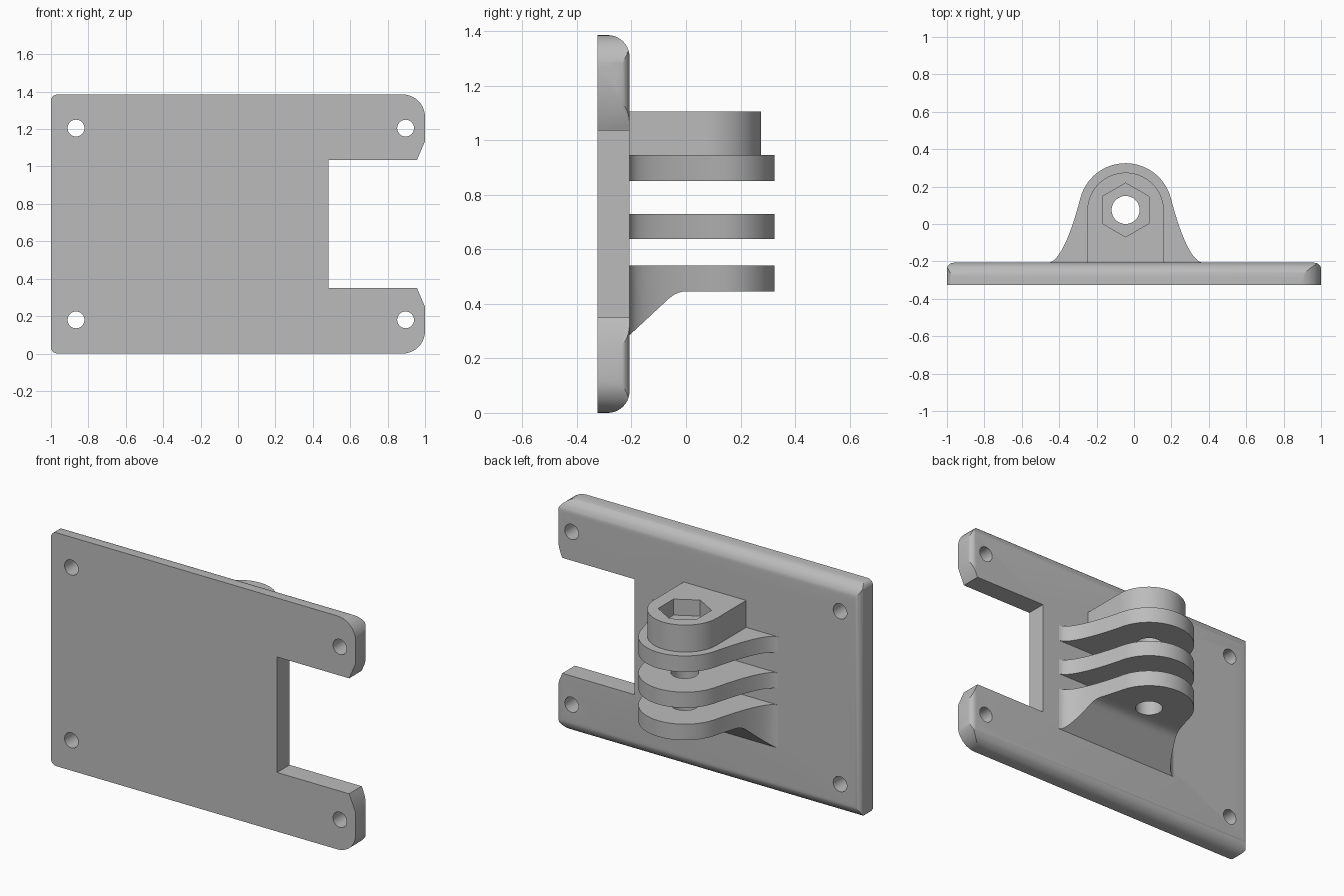
import bpy, bmesh, math
from mathutils import Vector
from mathutils.geometry import interpolate_bezier

cube = bpy.data.objects.get("Cube")
if cube:
    bpy.data.objects.remove(cube)

grey = bpy.data.materials.new("plain_grey")
grey.use_nodes = True
colour = (0.5, 0.5, 0.5, 1)
grey.diffuse_color = colour
grey.node_tree.nodes["Principled BSDF"].inputs["Base Color"].default_value = colour

PLACE = {"x": lambda u, v, d: (d, u, v),
         "y": lambda u, v, d: (u, d, v),
         "z": lambda u, v, d: (u, v, d)}


def prism(name, outline, axis, low, high):
    """Extrude a flat outline along one axis."""
    bm = bmesh.new()
    face = bm.faces.new([bm.verts.new(PLACE[axis](u, v, low)) for u, v in outline])
    grown = bmesh.ops.extrude_face_region(bm, geom=[face])["geom"]
    shift = Vector(PLACE[axis](0, 0, high - low))
    bmesh.ops.translate(bm, vec=shift, verts=[g for g in grown if isinstance(g, bmesh.types.BMVert)])
    bmesh.ops.recalc_face_normals(bm, faces=bm.faces)
    mesh = bpy.data.meshes.new(name)
    bm.to_mesh(mesh)
    bm.free()
    mesh.materials.append(grey)
    obj = bpy.data.objects.new(name, mesh)
    bpy.context.collection.objects.link(obj)
    return obj


def arc(cx, cy, r, start, end, steps=10):
    angles = [math.radians(start + (end - start) * i / steps) for i in range(steps + 1)]
    return [(cx + r * math.cos(a), cy + r * math.sin(a)) for a in angles]


def circle(cx, cy, r, sides=32):
    return arc(cx, cy, r, 0, 360, sides)[:-1]


def combine(obj, tool, operation):
    """Apply a boolean and drop the tool."""
    mod = obj.modifiers.new("cut", "BOOLEAN")
    mod.object, mod.operation, mod.solver = tool, operation, "EXACT"
    bpy.context.view_layer.objects.active = obj
    bpy.ops.object.modifier_apply(modifier=mod.name)
    bpy.data.objects.remove(tool)


def finish(obj):
    bpy.ops.object.select_all(action="DESELECT")
    obj.select_set(True)
    bpy.context.view_layer.objects.active = obj
    bpy.ops.object.shade_smooth_by_angle(angle=math.radians(25))


# Plate: notched outline, trimmed by the rounded side and end profiles
H, FRONT, BACK = 1.385, -0.325, -0.207
lower = (arc(-0.965, 0.035, 0.035, 180, 270, 5) + arc(0.88, 0.12, 0.12, -90, 0)
         + [(1, 0.25), (0.957, 0.35), (0.484, 0.35)])
upper = [(x, H - z) for x, z in reversed(lower)]
plate = prism("mounting_plate", lower + upper, "y", FRONT, BACK + 0.1)

R = 0.08
side = [(FRONT - 0.1, 0)] + arc(BACK - R, R, R, -90, 0)
side += [(y, H - z) for y, z in reversed(side)]
combine(plate, prism("side_trim", side, "x", -1.2, 1.2), "INTERSECT")

r = 0.035
end = [(1, FRONT)] + arc(1 - r, BACK - r, r, 0, 90, 6)
end += [(-x, y) for x, y in reversed(end)]
combine(plate, prism("end_trim", end, "z", -0.2, H + 0.2), "INTERSECT")

for x in (-0.866, 0.896):
    for z in (0.18, H - 0.18):
        combine(plate, prism("screw_hole", circle(x, z, 0.045), "y", -0.5, 0), "DIFFERENCE")
finish(plate)

# Flared arm outline shared by the three hinge arms
CX, CY, ROOT = -0.045, 0.075, -0.22
flare = [(CX + p.x, p.y) for p in interpolate_bezier(
    Vector((0.415, BACK)), Vector((0.35, BACK)), Vector((0.285, -0.03)), Vector((0.2415, 0.14)), 14)]
arm_outline = ([(CX + 0.415, ROOT)] + flare[:-1] + arc(CX, CY, 0.25, 15, 165, 28)
               + [(2 * CX - x, y) for x, y in reversed(flare[:-1])] + [(CX - 0.415, ROOT)])


def bore(obj):
    combine(obj, prism("pin_bore", circle(CX, CY, 0.075), "z", 0, 2), "DIFFERENCE")


for name, low, high in (("middle_arm", 0.637, 0.73), ("upper_arm", 0.85, 0.945)):
    arm = prism(name, arm_outline, "z", low, high)
    bore(arm)
    finish(arm)

# Lower arm with its sloping brace underneath
brace = [(-0.4, 0.7), (0.5, 0.7), (0.5, 0.445)]
brace += [(p.x, p.y) for p in interpolate_bezier(
    Vector((0, 0.445)), Vector((-0.03, 0.445)), Vector((-0.05, 0.43)), Vector((-0.065, 0.417)), 8)]
brace += [(BACK, 0.285), (-0.23, 0.264), (-0.4, 0.264)]
lower_arm = prism("lower_arm", arm_outline, "z", 0.2, 0.54)
combine(lower_arm, prism("brace_trim", brace, "x", -1, 1), "INTERSECT")
bore(lower_arm)
finish(lower_arm)

# Nut housing with a hexagonal pocket
W = 0.205
housing = prism("nut_housing", [(CX - W, ROOT), (CX + W, ROOT)] + arc(CX, 0.07, W, 0, 180, 28),
                "z", 0.945, 1.105)
combine(housing, prism("nut_pocket", arc(CX, CY, 0.144, 30, 330, 5), "z", 1.01, 1.3), "DIFFERENCE")
bore(housing)
finish(housing)
